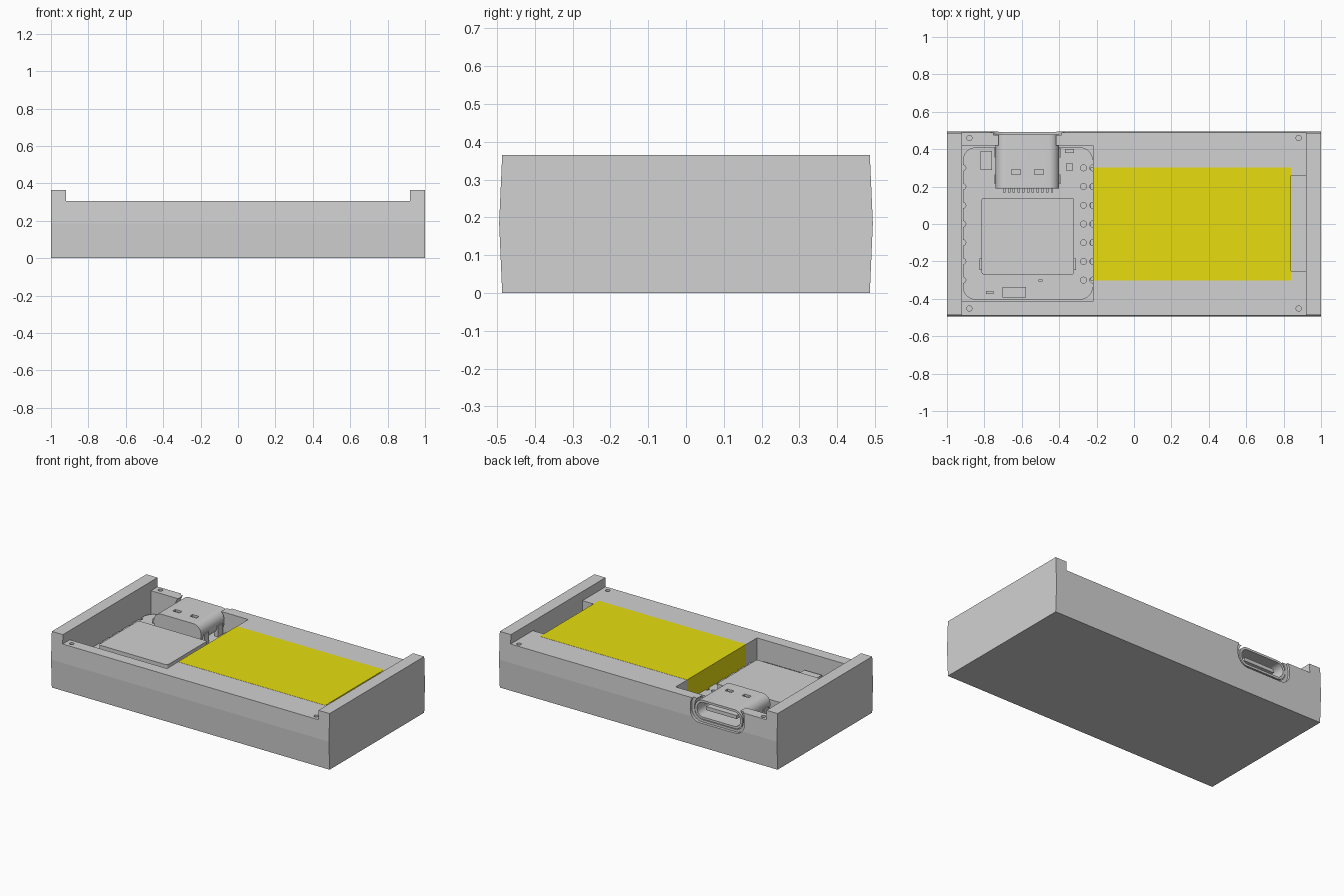
import bpy, bmesh, math
from mathutils import Vector

if "Cube" in bpy.data.objects:
    bpy.data.objects.remove(bpy.data.objects["Cube"])


def material(name, rgb):
    m = bpy.data.materials.new(name)
    m.diffuse_color = (*rgb, 1)
    m.use_nodes = True
    m.node_tree.nodes["Principled BSDF"].inputs["Base Color"].default_value = m.diffuse_color
    return m


GREY = material("light grey", (0.64, 0.64, 0.64))
YELLOW = material("battery yellow", (0.95, 0.86, 0.006))


def prisms(name, outlines, lo, hi, axis="z", mat=GREY):
    """Extrude 2D outlines from lo to hi along an axis, as one object."""
    place = {"x": lambda a, b, c: (c, a, b),
             "y": lambda a, b, c: (a, c, b),
             "z": lambda a, b, c: (a, b, c)}[axis]
    bm = bmesh.new()
    for pts in outlines:
        low = [bm.verts.new(place(a, b, lo)) for a, b in pts]
        high = [bm.verts.new(place(a, b, hi)) for a, b in pts]
        bm.faces.new(low)
        bm.faces.new(high)
        n = len(pts)
        for i in range(n):
            j = (i + 1) % n
            bm.faces.new((low[i], low[j], high[j], high[i]))
    bmesh.ops.recalc_face_normals(bm, faces=bm.faces)
    me = bpy.data.meshes.new(name)
    bm.to_mesh(me)
    bm.free()
    me.materials.append(mat)
    ob = bpy.data.objects.new(name, me)
    bpy.context.collection.objects.link(ob)
    return ob


def rect(a0, a1, b0, b1):
    return [(a0, b0), (a1, b0), (a1, b1), (a0, b1)]


def rounded(a0, a1, b0, b1, r, n=8):
    pts = []
    for k, (ca, cb) in enumerate([(a1 - r, b1 - r), (a0 + r, b1 - r),
                                  (a0 + r, b0 + r), (a1 - r, b0 + r)]):
        for i in range(n + 1):
            t = math.pi / 2 * (k + i / n)
            pts.append((ca + r * math.cos(t), cb + r * math.sin(t)))
    return pts


def circle(x, y, r, n=16):
    return [(x + r * math.cos(2 * math.pi * i / n),
             y + r * math.sin(2 * math.pi * i / n)) for i in range(n)]


def cut(ob, outlines, lo, hi, axis="z"):
    cutter = prisms("cutter", outlines, lo, hi, axis)
    cutter.hide_render = True
    mod = ob.modifiers.new("cut", "BOOLEAN")
    mod.operation = "DIFFERENCE"
    mod.solver = "EXACT"
    mod.object = cutter
    bpy.context.view_layer.objects.active = ob
    bpy.ops.object.modifier_apply(modifier=mod.name)
    bpy.data.objects.remove(cutter)


def smooth(ob):
    bpy.ops.object.select_all(action="DESELECT")
    ob.select_set(True)
    bpy.context.view_layer.objects.active = ob
    bpy.ops.object.shade_smooth_by_angle(angle=math.radians(30))


DECK, FLOOR, BOARD = 0.305, 0.13, 0.17

# Case: slightly bulged section with raised end rims
case = prisms("case", [[(-0.486, 0), (0.486, 0), (0.494, 0.185), (0.486, 0.365),
                        (-0.486, 0.365), (-0.494, 0.185)]], -1, 1, "x")
cut(case, [rect(-0.92, 0.92, -0.6, 0.6)], DECK, 0.5)
# Battery bay, wire notch and board bay
cut(case, [rect(-0.23, 0.84, -0.303, 0.303)], 0.07, 0.5)
cut(case, [rect(0.83, 0.92, -0.25, 0.26)], 0.07, 0.5)
cut(case, [rect(-0.92, -0.22, -0.415, 0.42)], FLOOR, 0.5)
# Socket opening in the back wall, with a wider outer lip
cut(case, [rounded(-0.745, -0.395, 0.175, 0.32, 0.06)], 0.40, 0.6, "y")
cut(case, [rounded(-0.765, -0.375, 0.16, 0.335, 0.07)], 0.475, 0.6, "y")
# Screw holes
cut(case, [circle(x, y, 0.014) for x in (-0.88, 0.88) for y in (-0.452, 0.46)],
    0.2, 0.5)

# Battery
prisms("battery", [rect(-0.22, 0.84, -0.303, 0.303)], 0.07, DECK + 0.001, mat=YELLOW)

# Circuit board with pin holes and edge notches
board = prisms("circuit_board", [rounded(-0.915, -0.22, -0.405, 0.41, 0.07)],
               FLOOR, BOARD)
rows = [-0.3 + 0.1 * i for i in range(7)]
cut(board, [circle(x, y, 0.016) for x in (-0.915, -0.27, -0.22) for y in rows],
    0.1, 0.2)

# Main chip and its shield
prisms("main_chip", [rounded(-0.815, -0.32, -0.27, 0.14, 0.012, 3)], BOARD, 0.245)

# Small board components: x, y, width, depth, height
parts = [(-0.79, 0.34, 0.06, 0.1, 0.03), (-0.345, 0.39, 0.05, 0.022, 0.02),
         (-0.345, 0.305, 0.036, 0.036, 0.02), (-0.64, -0.365, 0.125, 0.055, 0.03),
         (-0.77, -0.365, 0.04, 0.016, 0.015), (-0.50, -0.302, 0.022, 0.01, 0.01),
         (-0.815, -0.215, 0.02, 0.06, 0.02), (-0.32, -0.215, 0.02, 0.06, 0.02)]
for i, (x, y, w, d, h) in enumerate(parts):
    prisms(f"component_{i + 1}", [rect(x - w / 2, x + w / 2, y - d / 2, y + d / 2)],
           BOARD, BOARD + h)

# Socket: hollow metal shell with top slots, tongue and solder pins
shell = prisms("socket_shell", [rounded(-0.74, -0.4, 0.18, 0.303, 0.055)],
               0.19, 0.478, "y")
cut(shell, [rounded(-0.725, -0.415, 0.194, 0.289, 0.044)], 0.24, 0.6, "y")
cut(shell, [rect(x - 0.024, x + 0.024, 0.265, 0.292) for x in (-0.632, -0.508)],
    0.27, 0.4)
smooth(shell)
prisms("socket_tongue", [rect(-0.68, -0.46, 0.23, 0.253)], 0.23, 0.45, "y")
prisms("socket_pins", [rect(-0.70 + 0.0255 * i, -0.687 + 0.0255 * i, 0.168, 0.2)
                       for i in range(11)], BOARD, BOARD + 0.018)
prisms("socket_legs", [rect(x - 0.012, x + 0.012, y - 0.025, y + 0.025)
                       for x in (-0.735, -0.405) for y in (0.24, 0.38)],
       BOARD, 0.24)
